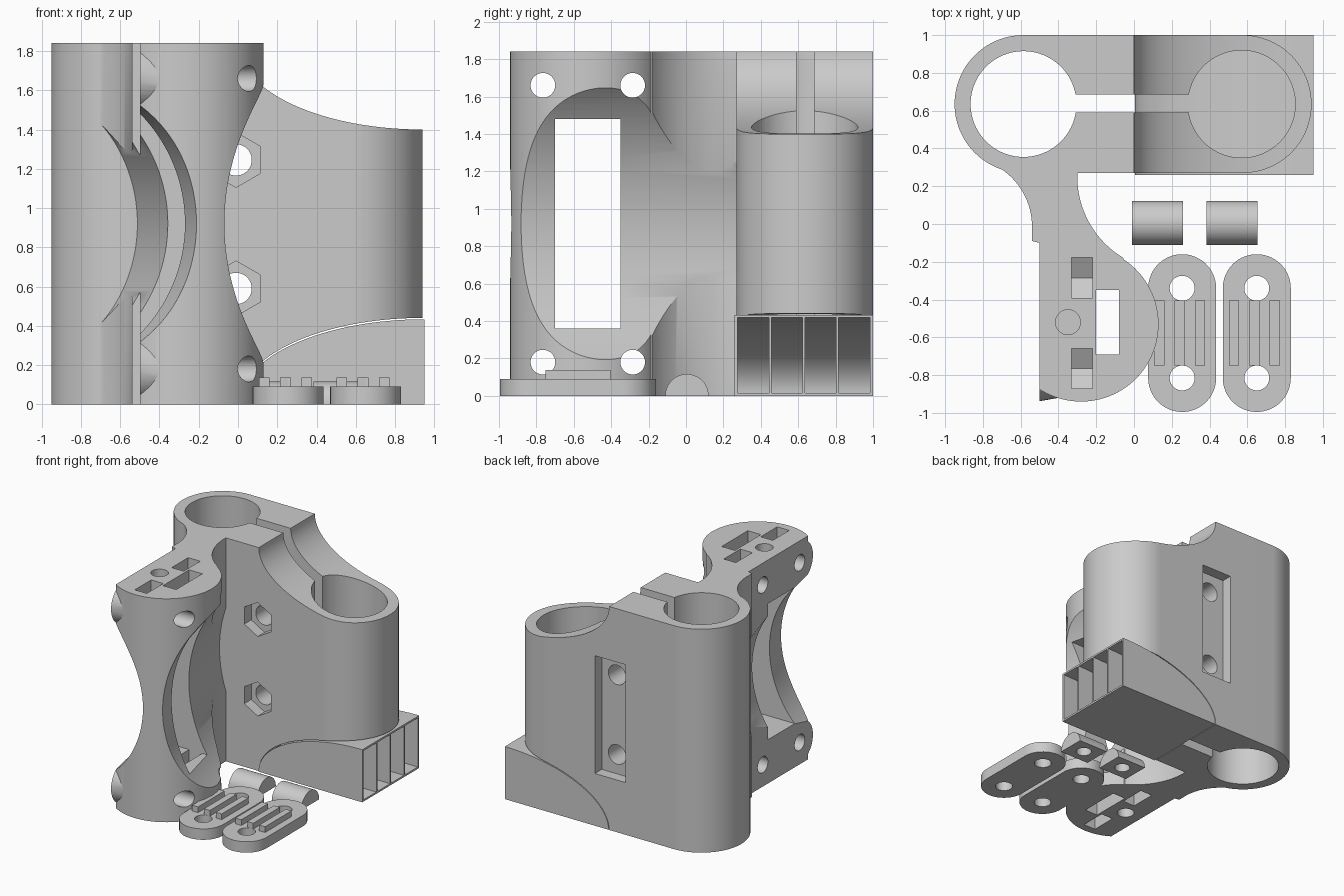
import bpy, bmesh
from math import cos, sin, radians
from mathutils import Vector

cube = bpy.data.objects.get("Cube")
if cube:
    bpy.data.objects.remove(cube, do_unlink=True)

plastic = bpy.data.materials.new("grey_plastic")
plastic.use_nodes = True
GREY = (0.6, 0.6, 0.6, 1)
plastic.diffuse_color = GREY
plastic.node_tree.nodes["Principled BSDF"].inputs["Base Color"].default_value = GREY

TOP, MID = 1.84, 0.92
AXES = {"x": lambda a, b, t: (t, a, b),
        "y": lambda a, b, t: (a, t, b),
        "z": lambda a, b, t: (a, b, t)}


def arc(ca, cb, ra, start=0, end=360, n=96, rb=None):
    """Points on a circle or ellipse arc; a full turn leaves out the repeat."""
    rb = rb or ra
    steps = n if abs(end - start) == 360 else n - 1
    angles = [radians(start + (end - start) * i / steps) for i in range(n)]
    return [(ca + ra * cos(t), cb + rb * sin(t)) for t in angles]


def rect(a0, a1, b0, b1):
    return [(a0, b0), (a1, b0), (a1, b1), (a0, b1)]


def prism(name, pts, axis, lo, hi, shear=0.0, taper=None):
    """Extrude a profile along an axis; shear shifts x with y, taper scales the far end."""
    bm = bmesh.new()
    put = AXES[axis]
    verts = [bm.verts.new(put(a, b, lo)) for a, b in pts]
    face = bm.faces.new(verts)
    ext = bmesh.ops.extrude_face_region(bm, geom=[face])
    far = [g for g in ext["geom"] if isinstance(g, bmesh.types.BMVert)]
    bmesh.ops.translate(bm, verts=far, vec=Vector(put(0, 0, hi - lo)))
    if taper:
        mid = sum((v.co for v in far), Vector()) / len(far)
        for v in far:
            v.co = mid + (v.co - mid) * taper
    for v in bm.verts:
        v.co.x += shear * v.co.y
    bmesh.ops.recalc_face_normals(bm, faces=bm.faces)
    mesh = bpy.data.meshes.new(name)
    bm.to_mesh(mesh)
    bm.free()
    mesh.materials.append(plastic)
    obj = bpy.data.objects.new(name, mesh)
    bpy.context.collection.objects.link(obj)
    return obj


def combine(obj, others, op):
    """Apply booleans one after another and discard the tools."""
    for other in others:
        mod = obj.modifiers.new("bool", "BOOLEAN")
        mod.operation, mod.solver, mod.object = op, "EXACT", other
        bpy.context.view_layer.objects.active = obj
        bpy.ops.object.modifier_apply(modifier=mod.name)
        bpy.data.objects.remove(other, do_unlink=True)
    return obj


def cut(obj, *others):
    return combine(obj, others, "DIFFERENCE")


def join(obj, *others):
    return combine(obj, others, "UNION")


# Arm joining the rod clamp to the belt end
arm_outline = (arc(-0.907, -0.014, 0.367, 64, 0, 24)
               + [(-0.54, -0.09), (-0.5, -0.1)]
               + arc(-0.28, -0.53, 0.41, -122.5, 56.7, 64)
               + arc(0.2, 0.25, 0.5, 239, 180, 32)
               + [(-0.3, 0.45), (-0.7, 0.42)])
carriage = prism("carriage", arm_outline, "z", 0, TOP)
SCREW_Y, SCREW_Z = (-0.285, -0.765), (0.18, 1.66)

# Tapered bosses round the outer screws
for z in SCREW_Z:
    join(carriage, prism("boss", arc(-0.765, z, 0.173, n=48), "x", -0.5, -0.25, taper=0.75))

# Angled round scoops on both sides of the arm
SLANT = -0.25
cut(carriage,
    prism("left_scoop", arc(-1.245, MID, 0.8, n=128), "y", -1.2, 0.6, SLANT),
    prism("right_scoop", arc(0.74, MID, 1.03, n=160), "y", -1.2, 0.4, SLANT))

# Belt window and belt slot
cut(carriage,
    prism("window", rect(-0.7, -0.35, 0.36, 1.48), "x", -1, 1),
    prism("slot", rect(-0.2, -0.08, -0.69, -0.35), "z", -0.1, 2))

# Screw holes and nut pockets of the arm
for y in SCREW_Y:
    for z in SCREW_Z:
        side = 1 if z > MID else -1
        pocket = [(y - 0.107, z + side * 0.3), (y - 0.107, z - side * 0.06),
                  (y, z - side * 0.12), (y + 0.107, z - side * 0.06),
                  (y + 0.107, z + side * 0.3)]
        cut(carriage,
            prism("screw_hole", arc(y, z, 0.066, n=40), "x", -1, 1),
            prism("nut_pocket", pocket, "x", -0.33, -0.22))
for lo, hi in ((-0.1, 0.2), (TOP - 0.2, TOP + 0.1)):
    cut(carriage, prism("pin_hole", arc(-0.35, -0.52, 0.066, n=40), "z", lo, hi))

# Twin clamp body with swept top and bottom
LEFT, RIGHT, CY, R = -0.585, 0.575, 0.635, 0.365
body = prism("body", arc(LEFT, CY, R, 90, 270, 64) + arc(RIGHT, CY, R, -90, 90, 64), "z", 0, TOP)
side_profile = ([(-1.2, -0.1), (0, -0.1)]
                + arc(0.94, 0, 0.94, 180, 90, 48, 0.44)
                + [(1.2, 0.44), (1.2, 1.4)]
                + arc(0.94, TOP, 0.94, 270, 180, 48, 0.44)
                + [(0, 2), (-1.2, 2)])
combine(body, [prism("sweep", side_profile, "y", 0, 1.2)], "INTERSECT")
join(carriage, body)

# Bores and the clamping gap
cut(carriage,
    prism("left_bore", arc(LEFT, CY, 0.28), "z", -0.1, 2),
    prism("right_bore", arc(RIGHT - 0.005, CY, 0.284), "z", -0.1, 2),
    prism("gap", rect(-0.5, 0.45, 0.59, 0.685), "z", -0.1, 2))

# Clamp screws: hexagon pockets in front, long recess behind
cut(carriage, prism("recess", rect(-0.15, 0.13, 0.43, 1.4), "y", 0.91, 1.1))
for z in (0.59, 1.245):
    cut(carriage,
        prism("hexagon", arc(-0.01, z, 0.14, 90, 450, 6), "y", 0.1, 0.36),
        prism("clamp_hole", arc(-0.01, z, 0.08, n=40), "y", 0.1, 1.1))

# Print support under the raised clamp, with four open cells
parts = [carriage]
support = prism("support", arc(0.95, 0, 0.945, 180, 90, 48, 0.433) + [(0.95, 0)], "y", 0.26, 1)
for i in range(4):
    y = 0.276 + 0.18 * i
    cell = arc(0.95, 0.015, 0.88, 180, 90, 40, 0.403) + [(1.1, 0.418), (1.1, 0.015)]
    cut(support, prism("cell", cell, "y", y, y + 0.167))
parts.append(support)

# Two belt clamps with ribs, and two half-round tensioners
for i, cx in enumerate((0.255, 0.65)):
    plate = prism(f"belt_clamp_{i + 1}",
                  arc(cx, -0.34, 0.18, 0, 180, 32) + arc(cx, -0.815, 0.18, 180, 360, 32),
                  "z", 0, 0.09)
    for k in range(3):
        x = cx - 0.148 + 0.108 * k
        join(plate, prism("rib", rect(x, x + 0.054, -0.75, -0.405), "z", 0.05, 0.137))
    for y in (-0.34, -0.815):
        cut(plate, prism("hole", arc(cx, y, 0.066, n=40), "z", -0.1, 0.3))
    x = -0.01 + 0.395 * i
    roller = prism(f"tensioner_{i + 1}", arc(0.005, 0, 0.116, 0, 180, 40), "x", x, x + 0.27)
    cut(roller, prism("socket", arc(x + 0.135, 0.005, 0.06, n=32), "z", -0.1, 0.07))
    parts += [plate, roller]

# Smooth curves, sharp edges
bpy.ops.object.select_all(action="DESELECT")
for obj in parts:
    obj.select_set(True)
bpy.context.view_layer.objects.active = carriage
bpy.ops.object.shade_smooth_by_angle(angle=radians(30))
